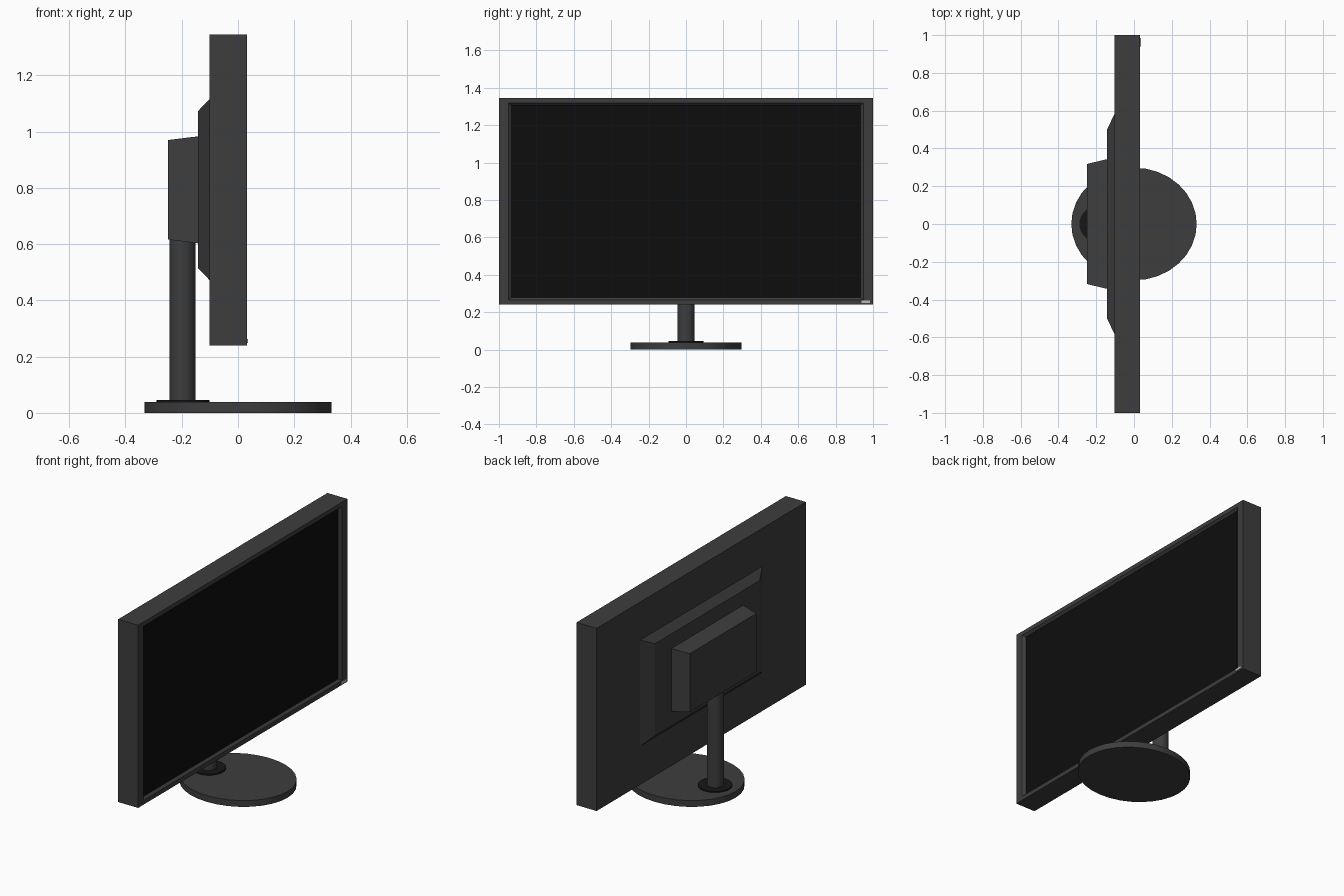
import bpy, bmesh, math

if "Cube" in bpy.data.objects:
    bpy.data.objects.remove(bpy.data.objects["Cube"])


def material(name, r, g, b):
    m = bpy.data.materials.new(name)
    m.diffuse_color = (r, g, b, 1)
    m.use_nodes = True
    m.node_tree.nodes["Principled BSDF"].inputs["Base Color"].default_value = m.diffuse_color
    return m


DARK = material("dark_plastic", 0.047, 0.047, 0.047)
BLACK = material("black_rubber", 0.008, 0.008, 0.008)
GLASS = material("screen_black", 0.004, 0.004, 0.004)
LIGHT = material("light_grey", 0.5, 0.5, 0.5)


def loft_rects(name, rings, mat, y_mid=0.0):
    """Join rectangles (x, half_y, z_low, z_high) along x and cap both ends."""
    bm = bmesh.new()
    loops = [[bm.verts.new((x, y_mid + sy * hy, z)) for sy, z in
              ((-1, lo), (1, lo), (1, hi), (-1, hi))] for x, hy, lo, hi in rings]
    for a, b in zip(loops, loops[1:]):
        for i in range(4):
            j = (i + 1) % 4
            bm.faces.new((a[i], a[j], b[j], b[i]))
    bm.faces.new(loops[0][::-1])
    front = bm.faces.new(loops[-1])
    bmesh.ops.recalc_face_normals(bm, faces=bm.faces[:])
    front_index = len(bm.faces) - 1
    mesh = bpy.data.meshes.new(name)
    bm.to_mesh(mesh)
    bm.free()
    obj = bpy.data.objects.new(name, mesh)
    bpy.context.collection.objects.link(obj)
    mesh.materials.append(mat)
    return obj, front_index


def disc(name, x, rx, ry, z0, z1, mat, sides=32):
    bpy.ops.mesh.primitive_cylinder_add(vertices=sides, radius=1, depth=1,
                                        location=(x, 0, (z0 + z1) / 2))
    obj = bpy.context.object
    obj.name = name
    obj.scale = (rx, ry, z1 - z0)
    bpy.ops.object.transform_apply(location=False, rotation=False, scale=True)
    bpy.ops.object.shade_smooth_by_angle(angle=math.radians(35))
    obj.data.materials.append(mat)
    return obj


# Display housing with a stepped, recessed screen opening
housing, front = loft_rects("display_housing", [
    (-0.102, 1.0, 0.24, 1.345),
    (0.032, 1.0, 0.24, 1.345),
    (0.032, 0.95, 0.266, 1.319),
    (0.018, 0.932, 0.279, 1.306)], DARK)
housing.data.materials.append(GLASS)
housing.data.polygons[front].material_index = 1

# Tapered rear shell and stand mount
loft_rects("rear_shell", [(-0.143, 0.50, 0.515, 1.072),
                          (-0.102, 0.585, 0.473, 1.115)], DARK)
loft_rects("stand_mount", [(-0.248, 0.318, 0.616, 0.97),
                           (-0.143, 0.343, 0.603, 0.983)], DARK)

# Power light in the lower corner of the bezel
loft_rects("power_light", [(0.03, 0.023, 0.248, 0.262),
                           (0.036, 0.023, 0.248, 0.262)], LIGHT, y_mid=0.962)

# Stand: post, collar and round foot
disc("stand_post", -0.197, 0.046, 0.046, 0.035, 0.63, DARK)
disc("post_collar", -0.195, 0.094, 0.094, 0.03, 0.045, BLACK)
disc("stand_foot", 0, 0.332, 0.298, 0, 0.038, DARK)
